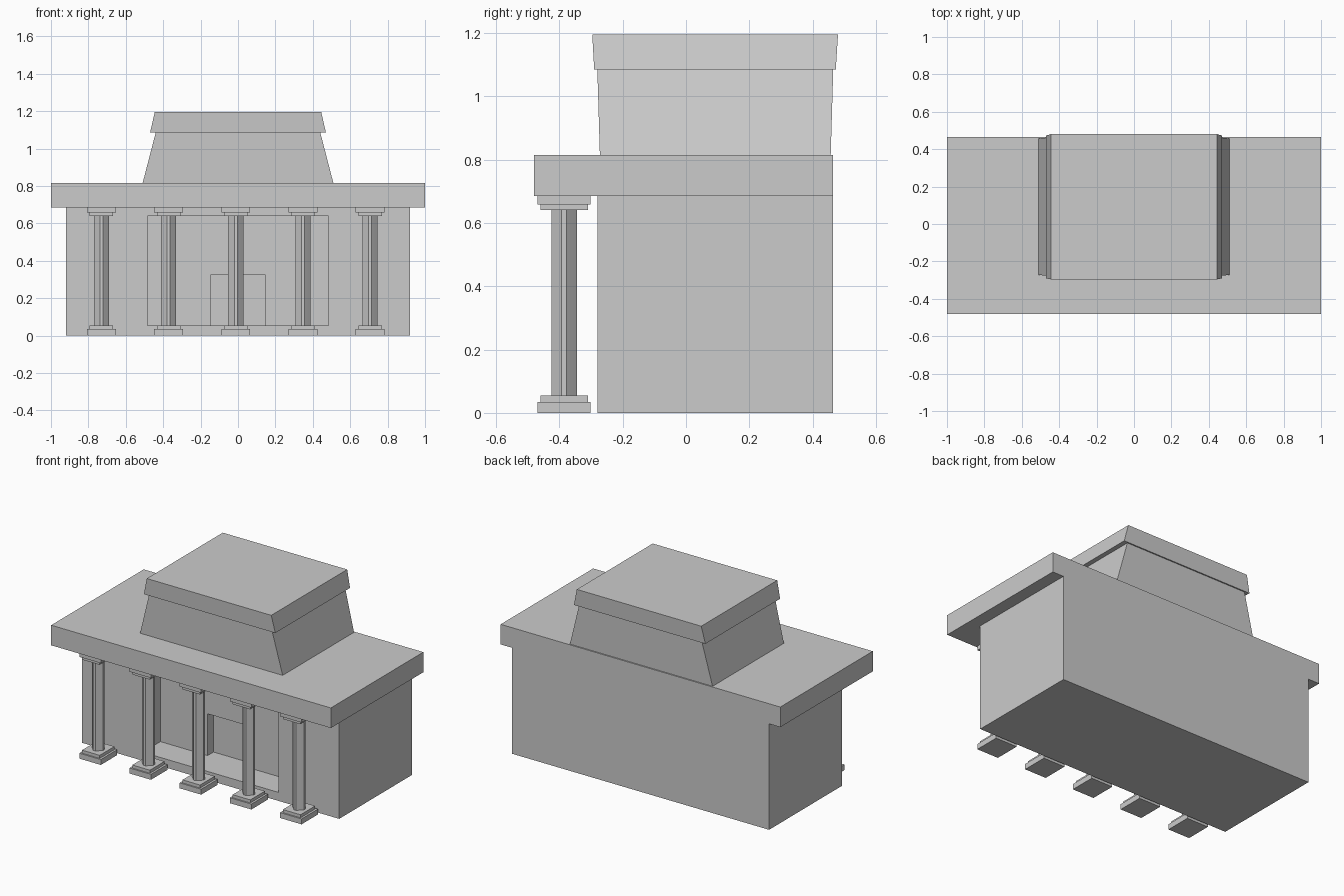
import bpy, bmesh
from math import sin, cos, pi

cube = bpy.data.objects.get("Cube")
if cube:
    bpy.data.objects.remove(cube, do_unlink=True)

stone = bpy.data.materials.new("grey stone")
stone.use_nodes = True
GREY = (0.6, 0.6, 0.6, 1)
stone.diffuse_color = GREY
stone.node_tree.nodes["Principled BSDF"].inputs["Base Color"].default_value = GREY


def loft(name, sections):
    """Solid through rings of equal point count, each ring being (points, z)."""
    bm = bmesh.new()
    rings = [[bm.verts.new((x, y, z)) for x, y in pts] for pts, z in sections]
    n = len(rings[0])
    for low, high in zip(rings, rings[1:]):
        for i in range(n):
            j = (i + 1) % n
            bm.faces.new((low[i], low[j], high[j], high[i]))
    bm.faces.new(rings[0][::-1])
    bm.faces.new(rings[-1])
    bmesh.ops.recalc_face_normals(bm, faces=bm.faces[:])
    mesh = bpy.data.meshes.new(name)
    bm.to_mesh(mesh)
    bm.free()
    mesh.materials.append(stone)
    obj = bpy.data.objects.new(name, mesh)
    bpy.context.collection.objects.link(obj)
    return obj


def rect(half_x, y0, y1, cx=0):
    return [(cx - half_x, y0), (cx + half_x, y0), (cx + half_x, y1), (cx - half_x, y1)]


def block(name, half_x, y0, y1, z0, z1, cx=0):
    plan = rect(half_x, y0, y1, cx)
    return loft(name, [(plan, z0), (plan, z1)])


def carve(target, name, *size):
    cutter = block(name, *size)
    cutter.hide_render = True
    mod = target.modifiers.new(name, "BOOLEAN")
    mod.operation = "DIFFERENCE"
    mod.solver = "EXACT"
    mod.object = cutter
    bpy.context.view_layer.objects.active = target
    bpy.ops.object.modifier_apply(modifier=name)
    bpy.data.objects.remove(cutter, do_unlink=True)


# Main hall with a recessed porch and a doorway set deeper into it
FRONT, BACK, EAVES = -0.28, 0.465, 0.685
hall = block("hall", 0.92, FRONT, BACK, 0, EAVES)
carve(hall, "porch_recess", 0.485, FRONT - 0.1, -0.1, 0.055, 0.64)
carve(hall, "doorway", 0.147, -0.2, -0.04, 0.055, 0.325)

# Roof slab, overhanging the front and sides
block("roof_slab", 1.0, -0.48, BACK, EAVES, 0.815)

# Upper storey and its cap, tapering sideways
loft("upper_storey", [(rect(0.51, -0.272, 0.457), 0.815),
                      (rect(0.44, -0.28, 0.465), 1.085)])
loft("upper_cap", [(rect(0.47, -0.29, 0.473), 1.085),
                   (rect(0.445, -0.296, 0.48), 1.195)])


# Row of fluted columns with stepped bases and capitals
COLUMN_Y = -0.385


def column(index, cx):
    def step(part, half_x, half_y, z0, z1):
        block(f"column_{index}_{part}", half_x, COLUMN_Y - half_y, COLUMN_Y + half_y, z0, z1, cx)

    step("plinth", 0.077, 0.084, 0, 0.035)
    step("base", 0.063, 0.075, 0.035, 0.055)
    step("necking", 0.063, 0.075, 0.64, 0.658)
    step("capital", 0.077, 0.084, 0.658, EAVES)
    flutes = 8
    plan = []
    for i in range(2 * flutes):
        a = pi * (i + 0.5) / flutes
        r = 0.041 if i % 4 in (0, 3) else 0.035
        plan.append((cx + r * cos(a), COLUMN_Y + r * sin(a)))
    loft(f"column_{index}_shaft", [(plan, 0.055), (plan, 0.64)])


for k in range(5):
    column(k + 1, -0.73 + 0.359 * k)
